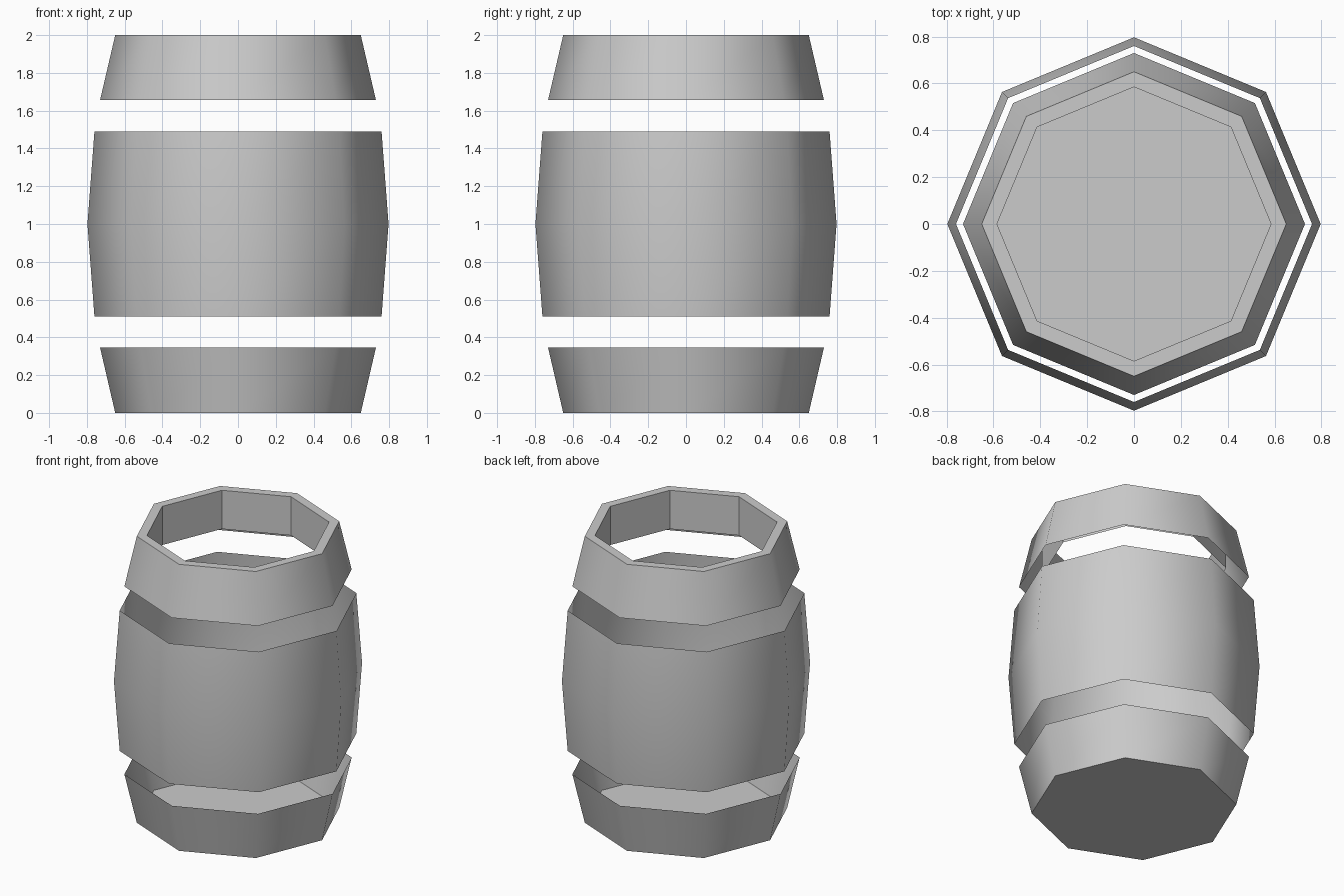
import bpy, bmesh
from math import cos, sin, pi

if "Cube" in bpy.data.objects:
    bpy.data.objects.remove(bpy.data.objects["Cube"])

SIDES = 8

def lathe(name, profile, smooth_bands, cap_bottom=False):
    """Revolve (radius, z) points into an open eight-sided shell."""
    bm = bmesh.new()
    rings = [[bm.verts.new((r * cos(2 * pi * i / SIDES), r * sin(2 * pi * i / SIDES), z))
              for i in range(SIDES)] for r, z in profile]
    for band, (lo, hi) in enumerate(zip(rings, rings[1:])):
        for i in range(SIDES):
            j = (i + 1) % SIDES
            f = bm.faces.new((lo[i], lo[j], hi[j], hi[i]))
            f.smooth = band in smooth_bands
    if cap_bottom:
        bm.faces.new(rings[0][::-1])
    # keep the edges between flat and smooth areas crisp
    for e in bm.edges:
        if any(not f.smooth for f in e.link_faces):
            e.smooth = False
    mesh = bpy.data.meshes.new(name)
    bm.to_mesh(mesh)
    bm.free()
    obj = bpy.data.objects.new(name, mesh)
    bpy.context.collection.objects.link(obj)
    return obj

# Closed cup at the bottom of the barrel
lathe("barrel_base", [(0.65, 0), (0.73, 0.345)], {0}, cap_bottom=True)

# Bulging middle staves
lathe("barrel_body", [(0.76, 0.51), (0.797, 1.0), (0.76, 1.49)], {0, 1})

# Upper staves, flat rim and recessed inner wall
lathe("barrel_top", [(0.73, 1.657), (0.65, 2.0), (0.585, 2.0), (0.585, 1.73)], {0})
